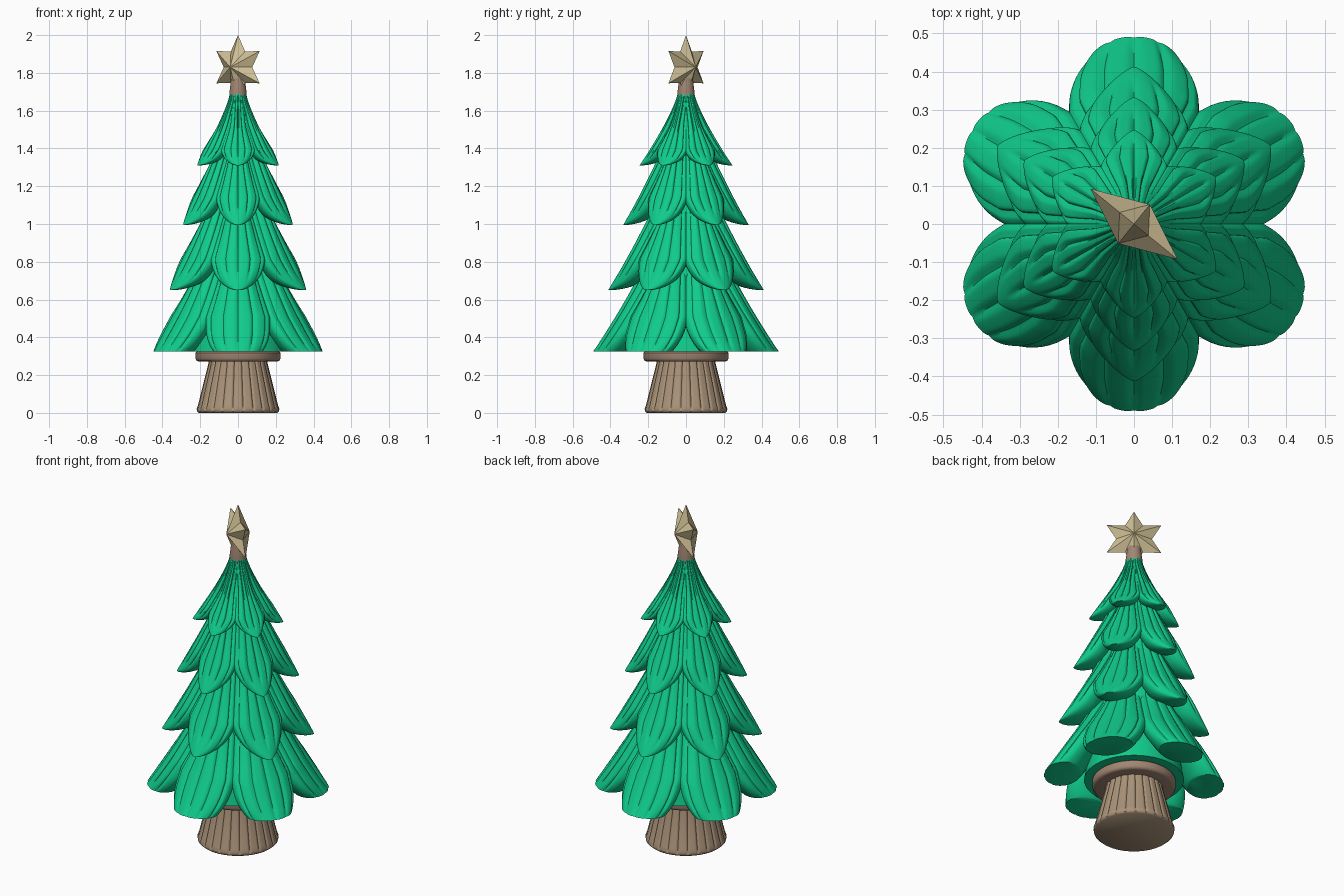
import bpy, math
from math import sin, cos, pi, radians, sqrt, exp

cube = bpy.data.objects.get("Cube")
if cube:
    bpy.data.objects.remove(cube, do_unlink=True)


def material(name, rgb):
    m = bpy.data.materials.new(name)
    m.use_nodes = True
    m.diffuse_color = (*rgb, 1)
    bsdf = next(n for n in m.node_tree.nodes if n.type == 'BSDF_PRINCIPLED')
    bsdf.inputs["Base Color"].default_value = (*rgb, 1)
    return m


GREEN = material("needle_green", (0.005, 0.60, 0.26))
BARK = material("bark_brown", (0.40, 0.29, 0.19))
RING = material("warm_bark", (0.36, 0.24, 0.17))
GOLD = material("pale_gold", (0.62, 0.52, 0.30))


def make_mesh(name, verts, faces, mat, smooth=True):
    me = bpy.data.meshes.new(name)
    me.from_pydata(verts, [], faces)
    me.materials.append(mat)
    if smooth:
        me.shade_smooth()
        me.set_sharp_from_angle(angle=radians(45))
    return me


def add(name, me, turn=0):
    ob = bpy.data.objects.new(name, me)
    ob.rotation_euler.z = turn
    bpy.context.collection.objects.link(ob)
    return ob


def loft(name, rings, mat):
    """Skin a stack of equal rings, listed from top to bottom, and cap both ends."""
    n = len(rings[0])
    verts = [p for ring in rings for p in ring]
    faces = [(r * n + i, (r + 1) * n + i, (r + 1) * n + (i + 1) % n, r * n + (i + 1) % n)
             for r in range(len(rings) - 1) for i in range(n)]
    faces.append(tuple(range(n)))
    faces.append(tuple(reversed(range(len(verts) - n, len(verts)))))
    return make_mesh(name, verts, faces, mat)


def lathe(name, profile, mat, steps=96, groove=lambda a, z: 0):
    rings = [[((r - groove(a, z)) * cos(a), (r - groove(a, z)) * sin(a), z)
              for a in (2 * pi * i / steps for i in range(steps))] for r, z in profile]
    return add(name, loft(name, rings, mat))


# Branch lobe: a drooping stack of ellipses with carved veins
OUTER, INNER = 60, 10
ANGLES = [-1.7 + 3.4 * i / OUTER for i in range(OUTER)]
ANGLES += [1.7 + (2 * pi - 3.4) * i / INNER for i in range(INNER)]
VEINS = (-1.1, -0.52, 0, 0.52, 1.1)


def ease(t, start):
    return sqrt(max(0.0, 1 - (max(0, t - start) / (1 - start)) ** 2))


def lobe(name, top, tip, half_width, depth, cut):
    (r0, z0), (r1, z1) = top, tip
    rings, rows = [], 30
    for k in range(rows + 1):
        s = sin(pi / 2 * k / rows)
        t = s * cut
        r = r0 + (r1 - r0) * s ** 1.25
        z = z0 + (z1 - z0) * s
        full = min(depth, r * 0.45)
        d = full * ease(t, 0.88)
        mid = r - d
        w = min((r - full) * 0.577 + 0.012, half_width) * ease(t, 0.72)
        fade = min(1, max(0, (0.93 - t) / 0.1)) * min(1, r / 0.12)
        ring = []
        for a in ANGLES:
            g = 0.011 * fade * sum(exp(-((a - v) / 0.07) ** 2) for v in VEINS)
            ring.append((mid + (d - g) * cos(a), (w - g) * sin(a), z))
        rings.append(ring)
    return loft(name, rings, GREEN)


TIERS = {
    "bottom": ((0.16, 0.95), (0.492, 0.325), 0.17, 0.10, 0.90),
    "lower": ((0.10, 1.30), (0.412, 0.65), 0.145, 0.085, 0.999),
    "upper": ((0.06, 1.60), (0.332, 0.995), 0.117, 0.07, 0.999),
    "top": ((0.045, 1.69), (0.246, 1.31), 0.092, 0.055, 0.999),
}
for tier, spec in TIERS.items():
    me = lobe(tier + "_branch", *spec)
    for k in range(6):
        add(f"{tier}_branch_{k + 1}", me, radians(30 + 60 * k))

# Inner foliage core
lathe("foliage_core", [(0.035, 1.69), (0.10, 1.33), (0.27, 0.325)], GREEN, 48)


# Trunk with vertical bark grooves
def bark(a, z):
    phase = (a * 24 / (2 * pi)) % 1 - 0.5
    return 0.007 * exp(-(phase / 0.1) ** 2) if z > 0.02 else 0


lathe("trunk", [(0.155, 0.30), (0.157, 0.26), (0.185, 0.15), (0.212, 0.04),
                (0.219, 0.021), (0.217, 0.008), (0.208, 0)], BARK, 288, bark)
lathe("trunk_collar", [(0.215, 0.327), (0.225, 0.318), (0.225, 0.288),
                       (0.219, 0.276), (0.208, 0.272), (0.15, 0.272)], RING)
lathe("star_neck", [(0.036, 1.78), (0.040, 1.74), (0.045, 1.70), (0.045, 1.67)], RING, 32)

# Six-pointed faceted star
pts = [(r * sin(pi * i / 6), 0, r * cos(pi * i / 6))
       for i, r in enumerate((0.17, 0.097) * 6)]
pts += [(0, -0.066, 0), (0, 0.066, 0)]
tris = [(i, (i + 1) % 12, 12) for i in range(12)]
tris += [((i + 1) % 12, i, 13) for i in range(12)]
star = add("star", make_mesh("star", pts, tris, GOLD, False), radians(-39))
star.location.z = 1.83
